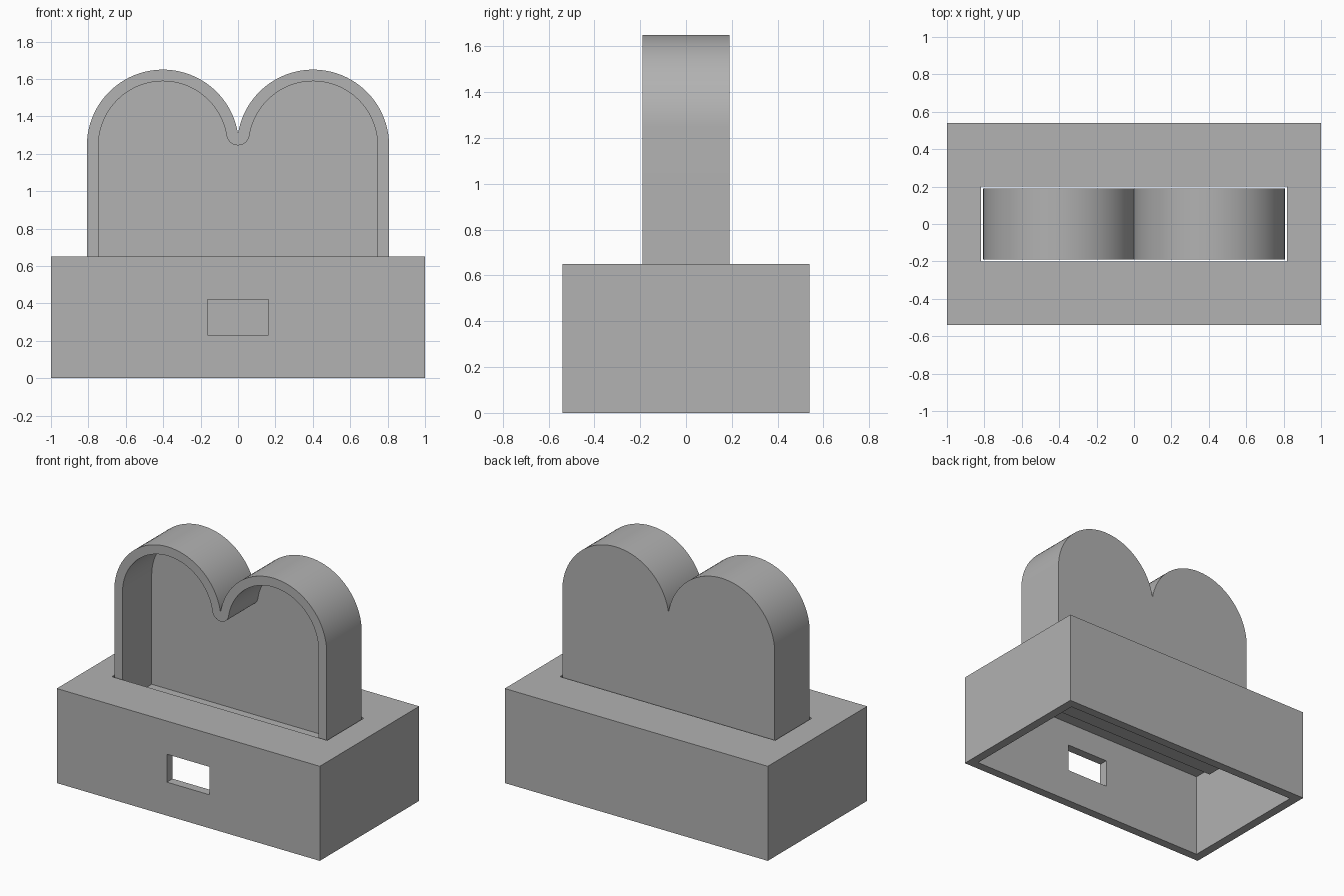
import bpy, bmesh, math
from math import cos, sin, pi

default = bpy.data.objects.get("Cube")
if default:
    bpy.data.objects.remove(default, do_unlink=True)

grey = bpy.data.materials.new("plain grey")
grey.use_nodes = True
GREY = (0.445, 0.445, 0.445, 1)
grey.diffuse_color = GREY
grey.node_tree.nodes["Principled BSDF"].inputs["Base Color"].default_value = GREY


def prism(name, outline, y0, y1):
    """Extrude an (x, z) outline from y0 to y1."""
    bm = bmesh.new()
    face = bm.faces.new([bm.verts.new((x, y0, z)) for x, z in outline])
    grown = bmesh.ops.extrude_face_region(bm, geom=[face])["geom"]
    moved = [v for v in grown if isinstance(v, bmesh.types.BMVert)]
    bmesh.ops.translate(bm, verts=moved, vec=(0, y1 - y0, 0))
    bmesh.ops.recalc_face_normals(bm, faces=bm.faces)
    mesh = bpy.data.meshes.new(name)
    bm.to_mesh(mesh)
    bm.free()
    mesh.materials.append(grey)
    obj = bpy.data.objects.new(name, mesh)
    bpy.context.collection.objects.link(obj)
    return obj


def block(name, half_x, y0, y1, z0, z1):
    outline = [(-half_x, z0), (half_x, z0), (half_x, z1), (-half_x, z1)]
    return prism(name, outline, y0, y1)


def cut(target, cutter):
    """Subtract the cutter, then discard it."""
    cutter.hide_render = True
    mod = target.modifiers.new("cut", 'BOOLEAN')
    mod.operation = 'DIFFERENCE'
    mod.solver = 'EXACT'
    mod.object = cutter
    bpy.ops.object.select_all(action='DESELECT')
    bpy.context.view_layer.objects.active = target
    target.select_set(True)
    bpy.ops.object.modifier_apply(modifier=mod.name)
    bpy.data.objects.remove(cutter, do_unlink=True)


def arc(cx, cz, r, a0, a1, n):
    steps = [a0 + (a1 - a0) * i / n for i in range(n + 1)]
    return [(cx + r * cos(a), cz + r * sin(a)) for a in steps]


# Hollow base, open underneath, with a slot on top and a window in front
WALL = 0.062
BASE_Y, BASE_Z = 0.54, 0.65
base = block("base_box", 1, -BASE_Y, BASE_Y, 0, BASE_Z)
inner_y = BASE_Y - WALL
cut(base, block("hollow", 1 - WALL, -inner_y, inner_y, -0.2, BASE_Z - WALL))
cut(base, block("slot", 0.818, -0.2, 0.2, 0.5, 0.8))
cut(base, block("window", 0.163, -0.7, -0.4, 0.23, 0.422))

# Twin-arched upright case, resting down inside the slot
HALF_Y, BOTTOM = 0.19, 0.43
CX, R = 0.4015, 0.4065
CZ = 1.65 - R
cusp_z = CZ + math.sqrt(R * R - CX * CX)
tilt = math.atan2(cusp_z - CZ, CX)


def twin_arch(r, bottom, notch):
    right = arc(CX, CZ, r, 0, pi - tilt, 40)
    left = [(-x, z) for x, z in reversed(right)]
    if not notch:
        left = left[1:]
    return [(CX + r, bottom)] + right + notch + left + [(-CX - r, bottom)]


case = prism("arched_case", twin_arch(R, BOTTOM, []), -HALF_Y, HALF_Y)

# Open-fronted recess with a rounded lip below the notch
notch = arc(0, cusp_z, WALL, -tilt, tilt - pi, 16)[1:-1]
recess = twin_arch(R - WALL, BOTTOM + WALL, notch)
cut(case, prism("recess", recess, -0.4, HALF_Y - WALL))

# Smooth arches, crisp edges
bpy.ops.object.select_all(action='DESELECT')
case.select_set(True)
bpy.context.view_layer.objects.active = case
bpy.ops.object.shade_smooth_by_angle(angle=math.radians(30))
